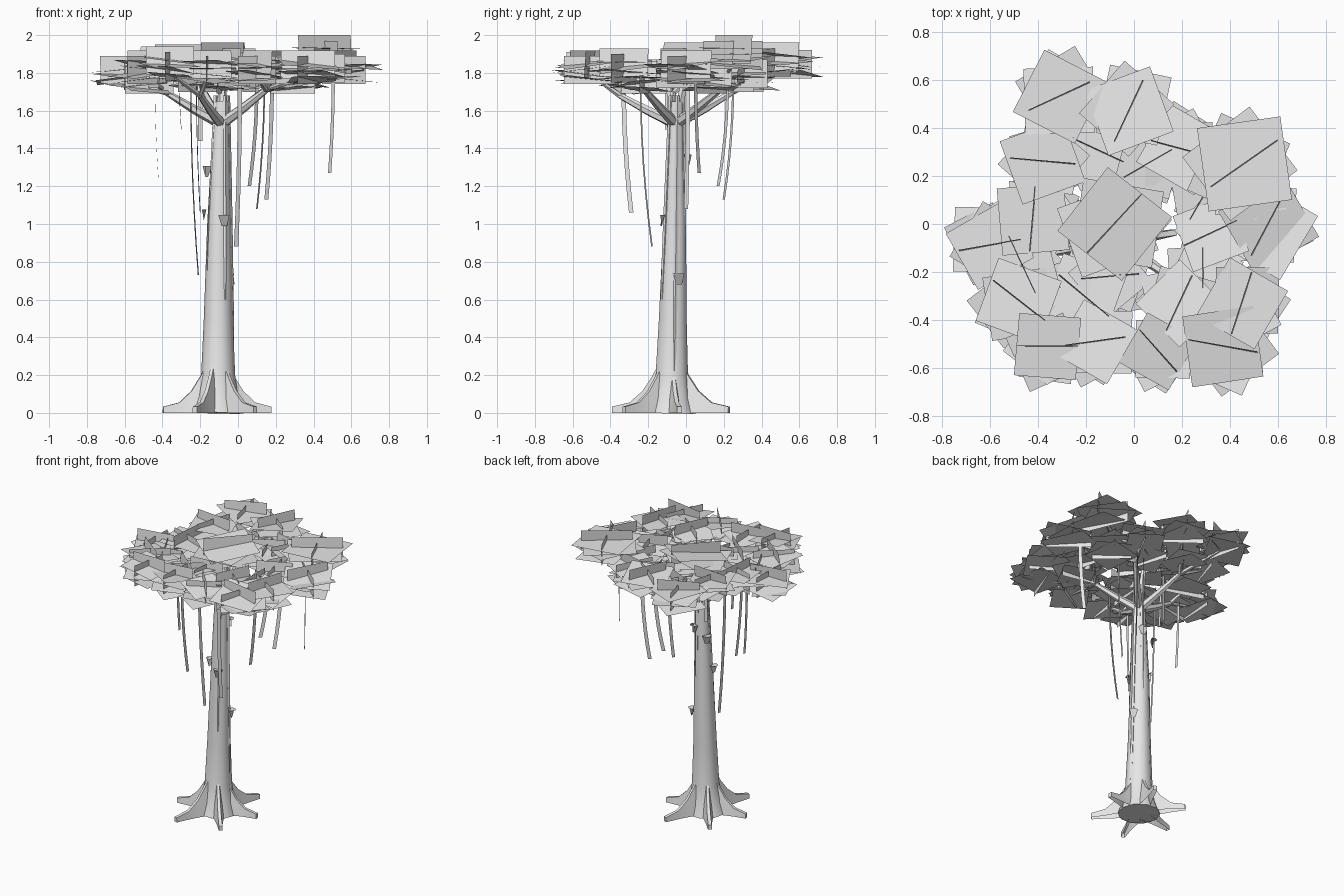
import bpy, bmesh, math, random
from mathutils import Vector, Matrix

random.seed(11)
if "Cube" in bpy.data.objects:
    bpy.data.objects.remove(bpy.data.objects["Cube"])

# One plain colour for everything
grey = bpy.data.materials.new("plain_grey")
grey.use_nodes = True
grey.diffuse_color = (0.8, 0.8, 0.8, 1)
grey.node_tree.nodes["Principled BSDF"].inputs["Base Color"].default_value = (0.8, 0.8, 0.8, 1)


def finish(bm, name, smooth=False):
    mesh = bpy.data.meshes.new(name)
    bm.to_mesh(mesh)
    bm.free()
    mesh.materials.append(grey)
    obj = bpy.data.objects.new(name, mesh)
    bpy.context.scene.collection.objects.link(obj)
    if smooth:
        bpy.ops.object.select_all(action='DESELECT')
        obj.select_set(True)
        bpy.context.view_layer.objects.active = obj
        bpy.ops.object.shade_smooth_by_angle(angle=math.radians(40))


def sweep(bm, points, radii, sides):
    """Tapered closed tube through the points."""
    points = [Vector(p) for p in points]
    rings = []
    for i, p in enumerate(points):
        d = points[min(i + 1, len(points) - 1)] - points[max(i - 1, 0)]
        turn = Vector((0, 0, 1)).rotation_difference(d)
        rings.append([bm.verts.new(p + turn @ Vector((
            radii[i] * math.cos(math.tau * k / sides),
            radii[i] * math.sin(math.tau * k / sides), 0))) for k in range(sides)])
    for a, b in zip(rings, rings[1:]):
        for k in range(sides):
            j = (k + 1) % sides
            bm.faces.new((a[k], a[j], b[j], b[k]))
    bm.faces.new(rings[0][::-1])
    bm.faces.new(rings[-1])


def plate(bm, centre, width, height, matrix):
    """Single rectangular leaf sheet."""
    corners = [(-1, -1), (1, -1), (1, 1), (-1, 1)]
    bm.faces.new([bm.verts.new(Vector(centre) + matrix @ Vector((x * width / 2, y * height / 2, 0)))
                  for x, y in corners])


def rot(degrees, axis):
    return Matrix.Rotation(math.radians(degrees), 3, axis)


# Trunk, flared at the foot
bm = bmesh.new()
sweep(bm, [(-.11, -.08, 0), (-.108, -.078, .08), (-.105, -.075, .2), (-.104, -.07, .5),
           (-.1, -.06, 1), (-.091, -.055, 1.5), (-.085, -.05, 1.65)],
      [.14, .112, .09, .077, .063, .044, .037], 10)
finish(bm, "trunk", True)

# Buttress roots: thin concave fins all round the foot (distance out, height, top and foot half-width)
bm = bmesh.new()
profile = [(.2, .26, .008, .045), (.32, .19, .009, .04), (.48, .115, .01, .03),
           (.7, .055, .011, .02), (1, .033, .012, .013)]
for n, reach in enumerate((.29, .33, .31, .29, .33, .32)):
    turn = rot(9 + 60 * n, 'Z')
    rows = []
    for r, z, w, foot in profile:
        rows.append([bm.verts.new(turn @ Vector(p) + Vector((-.11, -.08, 0))) for p in
                     ((r * reach, -foot, 0), (r * reach, -w, z), (r * reach, w, z), (r * reach, foot, 0))])
    for a, b in zip(rows, rows[1:]):
        for k in range(3):
            bm.faces.new((a[k], b[k], b[k + 1], a[k + 1]))
    bm.faces.new(rows[-1])
bmesh.ops.recalc_face_normals(bm, faces=bm.faces)
finish(bm, "buttress_roots", True)

# Leaf clusters: x, y, z, size, flat sheet angle, upright sheet angle
clusters = [
    (.46, .25, 1.91, .35, 8, 35), (.56, 0, 1.83, .31, 30, 62),
    (.45, -.33, 1.84, .28, 60, 72), (.37, -.51, 1.83, .3, 8, -10),
    (.19, -.33, 1.83, .26, 45, 65), (.1, -.53, 1.83, .24, 60, -48),
    (-.16, -.49, 1.83, .26, 60, 8), (-.36, -.51, 1.85, .26, -5, 0),
    (-.48, -.32, 1.83, .28, -20, -38), (-.6, -.09, 1.8, .27, 30, 10),
    (-.42, .02, 1.82, .28, 5, 85), (-.38, .26, 1.85, .28, 20, -5),
    (-.31, .53, 1.86, .29, -27, 25), (-.02, .47, 1.87, .29, 20, 65),
    (.2, .31, 1.81, .28, -30, -15), (-.08, 0, 1.87, .34, -38, 47),
    (.32, -.04, 1.81, .25, 20, 25), (-.21, -.3, 1.79, .28, -20, -40),
]
# Lower, inner clusters that fill the crown between the limbs
fillers = [(-.16, .31, 1.79, .26, 25, -25), (.06, .25, 1.79, .24, -15, 30),
           (-.1, -.22, 1.78, .25, 40, 5), (.3, .13, 1.78, .27, 10, 60),
           (-.47, -.17, 1.78, .27, 15, -65), (.29, -.22, 1.78, .25, -25, 90)]
bm = bmesh.new()
for x, y, z, size, flat, upright in clusters + fillers:
    for n in range(4):
        tilt = rot(random.uniform(-8, 8), 'X') @ rot(random.uniform(-8, 8), 'Y')
        spread = .03 if n else 0
        centre = (x + random.uniform(-spread, spread), y + random.uniform(-spread, spread),
                  z + .02 - .028 * n)
        plate(bm, centre, size, size * (1 - .05 * n), tilt @ rot(flat + 29 * n, 'Z'))
    for n in range(2):
        plate(bm, (x, y, z + .015 - .03 * n), size * .97, .15,
              rot(upright + 78 * n, 'Z') @ rot(86 + 4 * n, 'X'))
finish(bm, "leaf_sheets")

# Limbs spread from the trunk top, then fork into twigs for the nearest clusters
fork = Vector((-.088, -.055, 1.53))
limb_ends = [Vector(p) for p in ((-.37, -.07, 1.69), (-.2, -.35, 1.68), (.15, -.22, 1.71),
                                 (.14, .18, 1.71), (-.18, .25, 1.7), (-.08, 0, 1.8))]
bm = bmesh.new()
for end in limb_ends:
    middle = fork.lerp(end, .5) + Vector((0, 0, -.005))
    sweep(bm, [fork, middle, end], [.03, .024, .016], 6)
for x, y, z, *_ in clusters:
    tip = Vector((x, y, z - .05))
    start = min(limb_ends, key=lambda e: (e - tip).length)
    sweep(bm, [start, start.lerp(tip, .5), tip], [.015, .012, .006], 5)
finish(bm, "branches", True)

# Hanging vines: x, y, top, bottom, facing angle, sideways drift, forward drift
vines = [(-.44, -.07, 1.78, 1.22, 88, .02, 0), (-.31, -.1, 1.75, 1.5, 85, .01, 0),
         (-.25, -.09, 1.75, .73, 75, .04, .01), (-.2, .06, 1.78, 1.44, 10, 0, 0),
         (.01, -.24, 1.75, .88, 20, -.02, .06), (.14, .01, 1.78, 1.08, 70, -.04, -.01),
         (.1, .22, 1.75, 1.2, 40, -.04, -.05), (-.22, -.33, 1.75, 1.06, 80, .02, .04),
         (.18, .25, 1.77, 1.13, 30, -.03, -.05), (.505, .05, 1.82, 1.27, 135, -.02, .02)]
bm = bmesh.new()
for x, y, top, bottom, angle, dx, dy in vines:
    side = rot(angle, 'Z') @ Vector((.012, 0, 0))
    previous = None
    for i in range(7):
        t = i / 6
        p = Vector((x + dx * t * t, y + dy * t * t, top + (bottom - top) * t))
        pair = [bm.verts.new(p - side), bm.verts.new(p + side)]
        if previous:
            bm.faces.new((previous[0], pair[0], pair[1], previous[1]))
        previous = pair
finish(bm, "hanging_vines")

# Climbing stems hugging the trunk
bm = bmesh.new()
for angle, bottom in ((-60, .6), (10, .15), (75, .9), (200, .75)):
    points = []
    for i in range(5):
        t = i / 4
        z = bottom + (1.68 - bottom) * t
        r = .086 - .031 * z
        a = math.radians(angle)
        points.append((-.109 + .013 * z + r * math.cos(a), -.079 + .017 * z + r * math.sin(a), z))
    sweep(bm, points, [.008, .012, .013, .013, .012], 5)
finish(bm, "climbing_stems", True)

# Shelf fungi: small half-disc wedges on the bark
bm = bmesh.new()
for x, y, z, angle in ((-.035, -.04, .71, 20), (-.075, -.12, 1.02, -75),
                       (-.17, -.06, 1.05, 185), (-.155, -.01, 1.28, 150), (-.075, 0, 1.34, 70)):
    turn = rot(angle, 'Z')
    base = Vector((x, y, z))
    rim = [bm.verts.new(base + turn @ Vector((.04 * math.cos(a), .03 * math.sin(a), .027)))
           for a in (math.pi * (k / 5 - .5) for k in range(6))]
    foot = [bm.verts.new(base + turn @ Vector((.012, s, -.03))) for s in (-.015, .015)]
    bm.faces.new(rim)
    bm.faces.new((foot[0], foot[1], *rim[::-1]))
finish(bm, "shelf_fungi")
